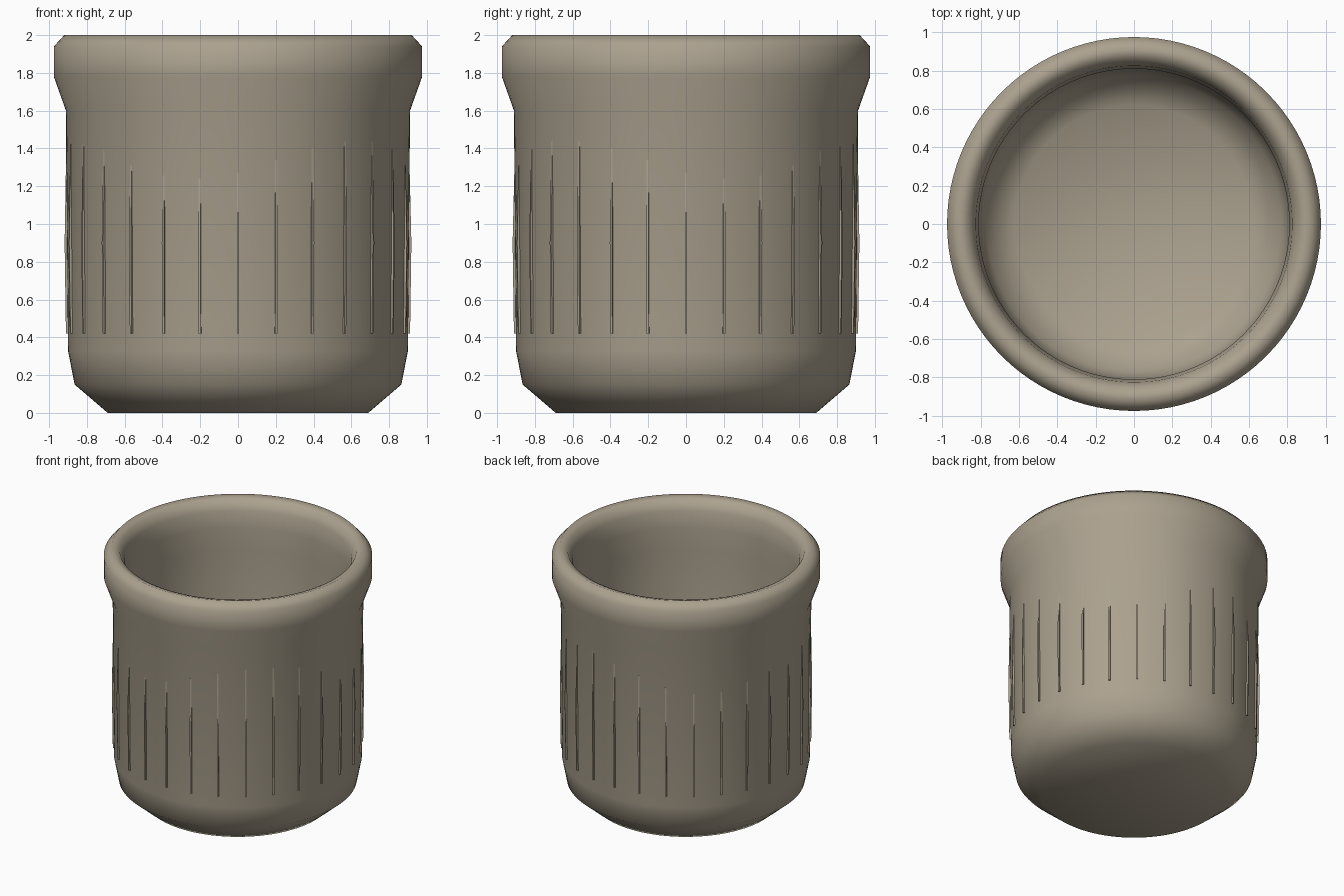
import bpy, bmesh
from math import sin, cos, pi, tau
from mathutils import Matrix

cube = bpy.data.objects.get("Cube")
if cube:
    bpy.data.objects.remove(cube, do_unlink=True)


def material(name, color):
    mat = bpy.data.materials.new(name)
    mat.use_nodes = True
    mat.diffuse_color = color
    mat.node_tree.nodes["Principled BSDF"].inputs["Base Color"].default_value = color
    return mat


def finish(bm, name, mat):
    bmesh.ops.recalc_face_normals(bm, faces=bm.faces)
    mesh = bpy.data.meshes.new(name)
    bm.to_mesh(mesh)
    bm.free()
    mesh.materials.append(mat)
    obj = bpy.data.objects.new(name, mesh)
    bpy.context.collection.objects.link(obj)
    return obj


clay = material("warm_taupe", (0.41, 0.36, 0.275, 1))

# Pot: one closed profile, up the outside, over the lip and down the inside
profile = [
    (0, 0), (0.69, 0), (0.865, 0.15), (0.9, 0.33), (0.911, 1.6),
    (0.975, 1.78), (0.975, 1.94), (0.92, 2.0), (0.86, 1.98), (0.825, 1.91),
    (0.81, 1.78), (0.815, 1.6), (0.81, 0.38), (0.77, 0.22), (0.62, 0.1), (0, 0.1),
]
bm = bmesh.new()
verts = [bm.verts.new((r, 0, z)) for r, z in profile]
edges = [bm.edges.new(pair) for pair in zip(verts, verts[1:])]
bmesh.ops.spin(bm, geom=verts + edges, axis=(0, 0, 1), cent=(0, 0, 0),
               angle=tau, steps=96, use_duplicate=False)
bmesh.ops.remove_doubles(bm, verts=bm.verts, dist=0.0005)
pot = finish(bm, "pot", clay)
pot.data.shade_smooth()

# Ribs: slim upright fins whose tops fade into the wall at a wavy height
RIBS = 28
HALF = 0.006
bm = bmesh.new()
for k in range(RIBS):
    top = 1.35 + 0.11 * cos(tau * 3 * (k - 3.5) / RIBS)
    outline = [(0.89, 0.42), (0.911, 0.42), (0.918, 0.9), (0.909, top), (0.89, top)]
    turn = Matrix.Rotation(k * tau / RIBS - pi / 2, 4, 'Z')
    sides = []
    for y in (-HALF, HALF):
        sides.append([bm.verts.new(turn @ Matrix.Translation((r, y, z)).to_translation())
                      for r, z in outline])
    a, b = sides
    bm.faces.new(a)
    bm.faces.new(b[::-1])
    for i in range(len(a)):
        j = (i + 1) % len(a)
        bm.faces.new((a[i], b[i], b[j], a[j]))
finish(bm, "ribs", clay)
